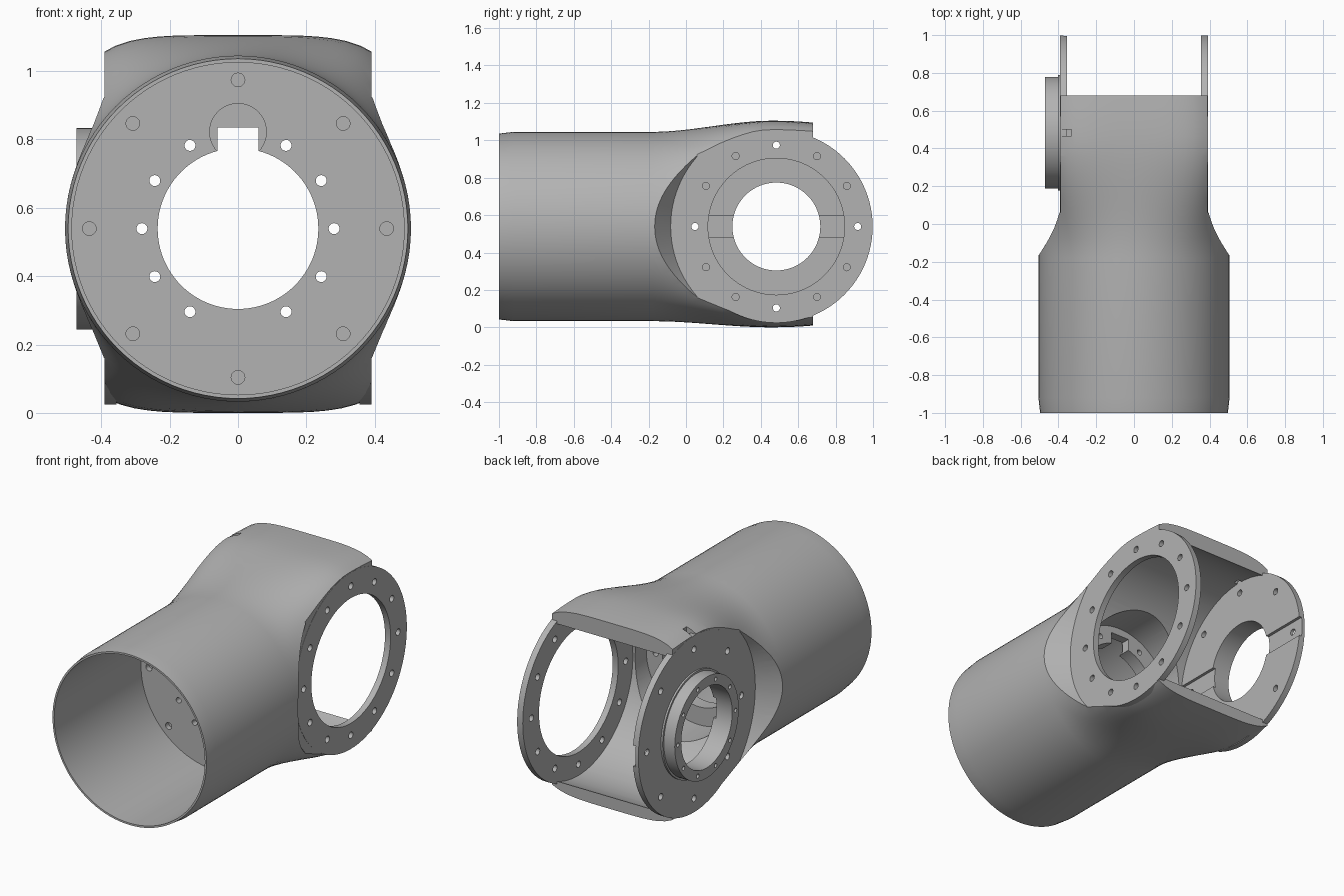
import bpy, bmesh, math
from mathutils import Vector, Matrix

if "Cube" in bpy.data.objects:
    bpy.data.objects.remove(bpy.data.objects["Cube"], do_unlink=True)

CZ, CY = 0.539, 0.483          # height of both axes, y of the cross axis

grey = bpy.data.materials.new("cast grey")
grey.use_nodes = True
COL = (0.45, 0.45, 0.45, 1)
grey.diffuse_color = COL
grey.node_tree.nodes["Principled BSDF"].inputs["Base Color"].default_value = COL


def make(name, bm):
    bmesh.ops.recalc_face_normals(bm, faces=bm.faces[:])
    me = bpy.data.meshes.new(name)
    bm.to_mesh(me)
    bm.free()
    me.materials.append(grey)
    ob = bpy.data.objects.new(name, me)
    bpy.context.collection.objects.link(ob)
    return ob


def add_cyl(bm, p0, p1, r0, r1=None, seg=96):
    p0, p1 = Vector(p0), Vector(p1)
    d = p1 - p0
    m = Matrix.Translation((p0 + p1) / 2) @ d.to_track_quat('Z', 'Y').to_matrix().to_4x4()
    bmesh.ops.create_cone(bm, cap_ends=True, segments=seg, radius1=r0,
                          radius2=r0 if r1 is None else r1, depth=d.length, matrix=m)


def add_box(bm, lo, hi):
    lo, hi = Vector(lo), Vector(hi)
    m = Matrix.Translation((lo + hi) / 2) @ Matrix.Diagonal((*(hi - lo), 1))
    bmesh.ops.create_cube(bm, size=1, matrix=m)


def cut(ob, fill, *args, op='DIFFERENCE', **kw):
    """Boolean with a temporary cutter filled by fill(bm, ...)."""
    bm = bmesh.new()
    fill(bm, *args, **kw)
    c = make("cutter", bm)
    c.hide_render = True
    mod = ob.modifiers.new("cut", 'BOOLEAN')
    mod.operation, mod.solver, mod.object = op, 'EXACT', c
    bpy.context.view_layer.objects.active = ob
    bpy.ops.object.modifier_apply(modifier=mod.name)
    bpy.data.objects.remove(c, do_unlink=True)


def x_cyl(bm, x0, x1, r0, r1=None):
    add_cyl(bm, (x0, CY, CZ), (x1, CY, CZ), r0, r1)


def y_cyl(bm, y0, y1, r):
    add_cyl(bm, (0, y0, CZ), (0, y1, CZ), r)


def bolts(bm, axis, a, b, ring, r, angles):
    """Ring of small cylinders about the tube axis or the cross axis."""
    for deg in angles:
        u = ring * math.cos(math.radians(deg))
        v = CZ + ring * math.sin(math.radians(deg))
        if axis == 'x':
            add_cyl(bm, (a, CY + u, v), (b, CY + u, v), r, seg=20)
        else:
            add_cyl(bm, (u, a, v), (u, b, v), r, seg=20)


def finish(ob):
    bpy.ops.object.select_all(action='DESELECT')
    ob.select_set(True)
    bpy.context.view_layer.objects.active = ob
    bpy.ops.object.shade_smooth_by_angle(angle=math.radians(28))


# Housing: round tube lofted into a bulged, squarish head
N, EXP = 96, 4.4
bm = bmesh.new()
rings = []
for y in [-1, -0.92, -0.18] + [-0.18 + 0.86 * i / 16 for i in range(1, 17)]:
    t = min(max((y + 0.18) / 0.64, 0), 1)
    t = t * t * (3 - 2 * t)
    drop = 1 - 0.018 * (max(y - 0.45, 0) / 0.23) ** 2
    r = 0.497 if y == -1 else 0.506
    ring = []
    for k in range(N):
        a = 2 * math.pi * k / N
        c, s = math.cos(a), math.sin(a)
        h = 0.566 if s > 0 else 0.539
        sq = (abs(c / 0.506) ** EXP + abs(s / h) ** EXP) ** (-1 / EXP)
        d = r * (1 - t) + sq * t
        ring.append(bm.verts.new((d * c, y, CZ + d * s * drop)))
    rings.append(ring)
for p, q in zip(rings, rings[1:]):
    for k in range(N):
        bm.faces.new((p[k], p[(k + 1) % N], q[(k + 1) % N], q[k]))
bm.faces.new(rings[0])
bm.faces.new(rings[-1][::-1])
body = make("housing", bm)

# Flat cheeks with a sloped shoulder on both sides
for s in (-1, 1):
    cut(body, x_cyl, s * 0.39, s * 0.62, 0.565, 0.735)
    xs = sorted((s * 0.39, s * 0.7))
    cut(body, add_box, (xs[0], 0.06, -0.2), (xs[1], 1.2, 1.3))

# Tube bore, cross cavity, and the bulkhead between them
cut(body, y_cyl, -1.1, -0.2, 0.486)
cut(body, x_cyl, -0.7, 0.7, 0.5)
cut(body, y_cyl, -0.12, 0.3, 0.34)
cut(body, y_cyl, -0.3, 0.2, 0.235)
cut(body, add_box, (-0.06, -0.3, 0.7), (0.06, 0.1, 0.835))
cut(body, add_cyl, (0, -0.3, 0.822), (0, -0.17, 0.822), 0.083, seg=40)
cut(body, bolts, 'y', -0.3, 0.05, 0.281, 0.016,
    [d for d in range(0, 360, 30) if d not in (90, 270)])
cut(body, bolts, 'y', -0.25, -0.17, 0.435, 0.02, range(0, 360, 45))
# Small slot in the roof
cut(body, add_box, (-0.45, CY - 0.018, 1.0), (-0.33, CY + 0.018, 1.2))
finish(body)

# Side plate with the wide opening
bm = bmesh.new()
x_cyl(bm, 0.355, 0.391, 0.515)
wide = make("left_side_plate", bm)
cut(wide, x_cyl, 0.3, 0.45, 0.365)
cut(wide, bolts, 'x', 0.3, 0.45, 0.435, 0.019, range(0, 360, 30))
finish(wide)

# Opposite side plate with radial grooves on its inner face
bm = bmesh.new()
x_cyl(bm, -0.391, -0.355, 0.515)
narrow = make("right_side_plate", bm)
cut(narrow, x_cyl, -0.45, -0.3, 0.235)
cut(narrow, bolts, 'x', -0.45, -0.3, 0.435, 0.019, range(0, 360, 45))
for s in (-1, 1):
    ys = sorted((CY + s * 0.2, CY + s * 0.6))
    cut(narrow, add_box, (-0.372, ys[0], CZ - 0.06), (-0.3, ys[1], CZ + 0.06))
finish(narrow)

# Raised bearing ring and its thin foot
for name, x0, x1, r in (("bearing_ring", -0.472, -0.39, 0.295),
                        ("bearing_ring_foot", -0.402, -0.39, 0.306)):
    bm = bmesh.new()
    x_cyl(bm, x0, x1, r)
    ob = make(name, bm)
    cut(ob, x_cyl, -0.6, -0.3, 0.235)
    if name == "bearing_ring":
        cut(ob, bolts, 'x', -0.5, -0.43, 0.265, 0.012, range(0, 360, 36))
    finish(ob)
